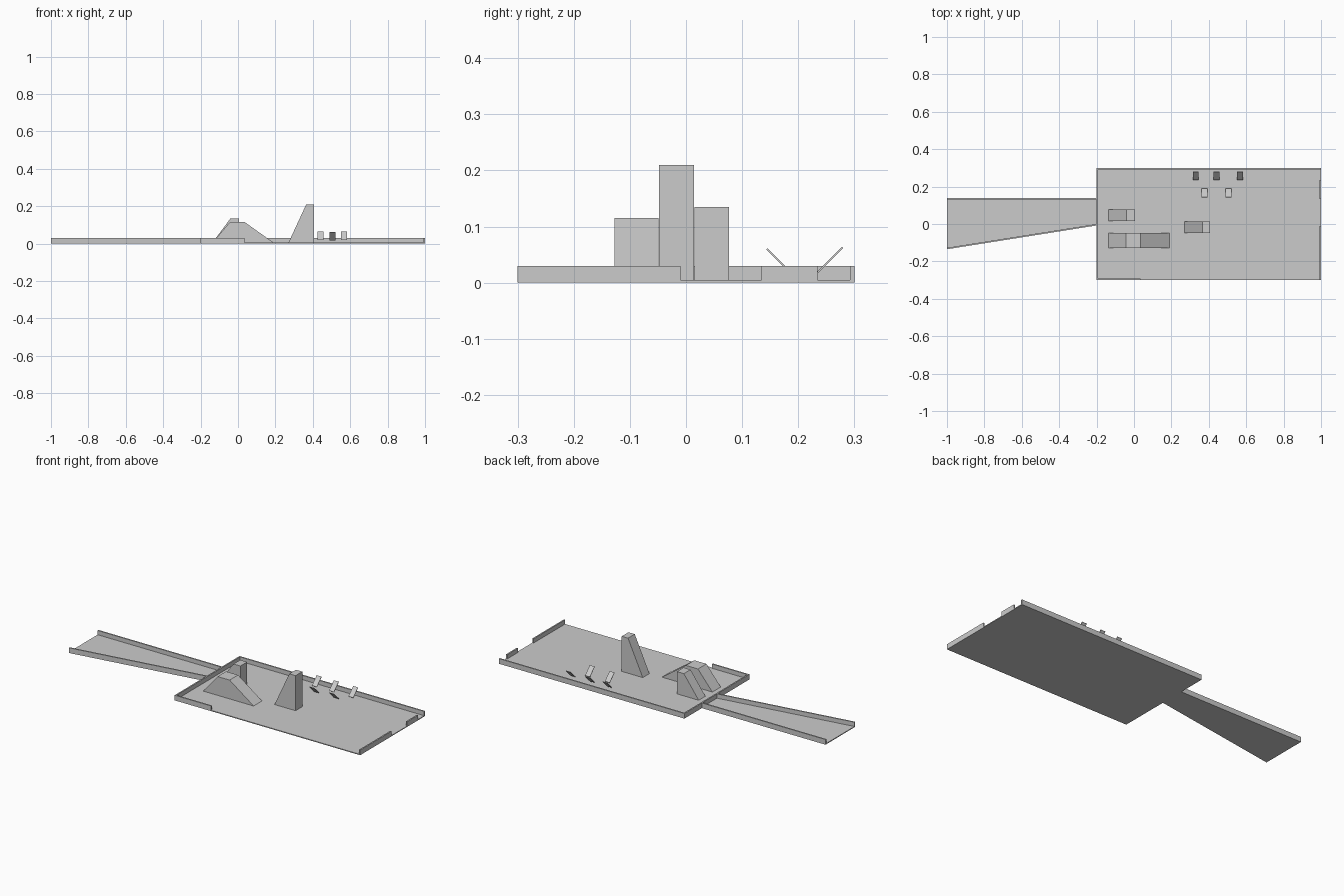
import bpy, math

if "Cube" in bpy.data.objects:
    bpy.data.objects.remove(bpy.data.objects["Cube"])

FLOOR, TOP, T = 0.005, 0.03, 0.008


def mesh_object(name, verts, faces):
    me = bpy.data.meshes.new(name)
    me.from_pydata(verts, [], faces)
    ob = bpy.data.objects.new(name, me)
    bpy.context.collection.objects.link(ob)
    return ob


def prism(name, near, far):
    """Solid between two matching loops of points."""
    n = len(near)
    sides = [(i, (i + 1) % n, n + (i + 1) % n, n + i) for i in range(n)]
    return mesh_object(name, near + far,
                       [tuple(reversed(range(n))), tuple(range(n, 2 * n))] + sides)


def slab(name, outline, z0, z1):
    """Counter-clockwise xy outline extruded upwards."""
    return prism(name, [(x, y, z0) for x, y in outline], [(x, y, z1) for x, y in outline])


def box_outline(x0, x1, y0, y1):
    return [(x0, y0), (x1, y0), (x1, y1), (x0, y1)]


def side_profile(name, profile, y0, y1):
    """Counter-clockwise xz profile extruded along y."""
    return prism(name, [(x, y1, z) for x, z in profile], [(x, y0, z) for x, z in profile])


# Floors of the main deck and the tapering lane
slab("deck_floor", box_outline(-0.2, 1, -0.3, 0.3), 0, FLOOR)
slab("lane_floor", [(-1, -0.135), (-0.2, -0.008), (-0.2, 0.139), (-1, 0.139)], 0, FLOOR)

# Low perimeter walls
walls = {
    "back_wall": (-0.2, 1, 0.3 - T, 0.3),
    "left_wall": (-0.2, -0.2 + T, -0.3 + T, 0.3 - T),
    "front_wall": (-0.2, 0.035, -0.3, -0.3 + T),
    "right_wall_long": (1 - T, 1, -0.3, -0.01),
    "right_wall_short": (1 - T, 1, 0.135, 0.234),
    "lane_back_wall": (-1, -0.2, 0.139 - T, 0.139),
}
for name, b in walls.items():
    slab(name, box_outline(*b), FLOOR, TOP)
slab("lane_front_wall", [(-1, -0.135), (-0.2, -0.008), (-0.2, -0.008 + T), (-1, -0.135 + T)],
     FLOOR, TOP)

# Ramps
side_profile("double_ramp", [(-0.136, FLOOR), (0.19, FLOOR), (0.035, 0.115), (-0.043, 0.115)],
             -0.127, -0.049)
side_profile("tall_ramp", [(0.27, FLOOR), (0.406, FLOOR), (0.406, 0.21), (0.365, 0.21)],
             -0.048, 0.014)
side_profile("small_ramp", [(-0.136, FLOOR), (0.005, FLOOR), (0.005, 0.135), (-0.04, 0.135)],
             0.015, 0.077)


# Two facing rows of tilted panels
def panel(name, x, y, z, tilt):
    bpy.ops.mesh.primitive_cube_add(size=1, location=(x, y, z), rotation=(tilt, 0, 0))
    ob = bpy.context.object
    ob.name = name
    ob.scale = (0.031, 0.062, 0.003)


for i, x in enumerate((0.33, 0.441, 0.566)):
    panel(f"back_panel_{i}", x, 0.257, 0.041, math.radians(45))
for i, x in enumerate((0.377, 0.505)):
    panel(f"front_panel_{i}", x, 0.166, 0.038, math.radians(-45))
